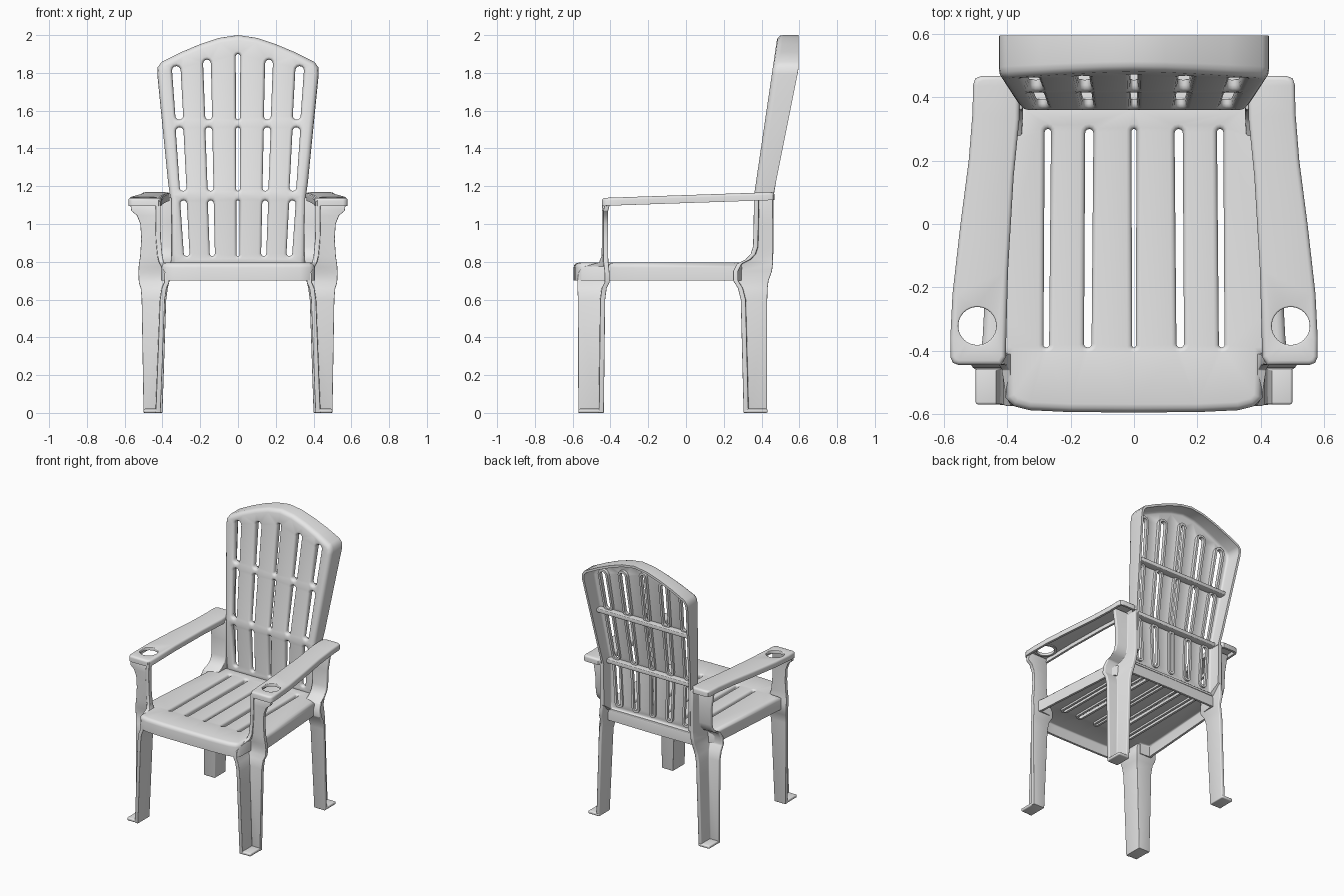
import bpy, bmesh, math
from mathutils import Vector
from mathutils.geometry import delaunay_2d_cdt

cube = bpy.data.objects.get("Cube")
if cube:
    bpy.data.objects.remove(cube, do_unlink=True)

plastic = bpy.data.materials.new("light_grey_plastic")
plastic.use_nodes = True
plastic.diffuse_color = (0.8, 0.8, 0.8, 1)
plastic.node_tree.nodes["Principled BSDF"].inputs["Base Color"].default_value = (0.8, 0.8, 0.8, 1)


def finish(name, bm, mirror=False, wall=0, bevel=0):
    """Turn a bmesh into a smooth object, with optional wall thickness, rounding and mirroring."""
    mesh = bpy.data.meshes.new(name)
    bm.to_mesh(mesh)
    bm.free()
    ob = bpy.data.objects.new(name, mesh)
    bpy.context.collection.objects.link(ob)
    mesh.materials.append(plastic)
    if wall:
        m = ob.modifiers.new("wall", 'SOLIDIFY')
        m.thickness, m.offset, m.use_even_offset = wall, -1, True
    if bevel:
        m = ob.modifiers.new("round", 'BEVEL')
        m.width, m.segments, m.limit_method = bevel, 3, 'ANGLE'
    if mirror:
        ob.modifiers.new("mirror", 'MIRROR')
    bpy.ops.object.select_all(action='DESELECT')
    ob.select_set(True)
    bpy.context.view_layer.objects.active = ob
    bpy.ops.object.convert(target='MESH')
    bpy.ops.object.shade_smooth_by_angle(angle=math.radians(45))


def offset(loop, d):
    """Move a counter-clockwise loop inward by d."""
    out = []
    for i, p in enumerate(loop):
        a = (p - loop[i - 1]).normalized()
        b = (loop[(i + 1) % len(loop)] - p).normalized()
        n = Vector((-a.y - b.y, a.x + b.x)).normalized()
        out.append(p + n * d / max(0.5, n.dot(Vector((-a.y, a.x)))))
    return out


def inside(p, loop):
    odd = False
    for a, b in zip(loop, loop[1:] + loop[:1]):
        if (a.y > p.y) != (b.y > p.y) and p.x < a.x + (b.x - a.x) * (p.y - a.y) / (b.y - a.y):
            odd = not odd
    return odd


def moulded(name, outline, holes, place, depth, lip, edge=0.026, hole_edge=0.016,
            mirror=False, bend=None):
    """Thin moulded shell: flat face, rounded skirt round the outline, flanges in the holes."""
    bm = bmesh.new()
    curve = [(1, 0), (0.5, 0.13), (0.13, 0.5), (0, 1)]
    skirt = [(edge * o, edge * d) for o, d in curve] + [(0, depth)]
    flange = [(-hole_edge * o, hole_edge * d) for o, d in curve] + [(0, lip)]
    rims, rim_verts, rim_edges = [], [], []
    for loop, profile in [(outline, skirt)] + [(h, flange) for h in holes]:
        n = len(loop)
        rims.append(offset(loop, profile[0][0]))
        rings = [[bm.verts.new((p.x, p.y, -d)) for p in offset(loop, o)] for o, d in profile]
        for r, s in zip(rings, rings[1:]):
            for i in range(n):
                j = (i + 1) % n
                # skirts and flanges wind in opposite directions
                quad = (r[i], s[i], s[j], r[j])
                bm.faces.new(quad if profile is skirt else quad[::-1])
        start = len(rim_verts)
        rim_edges += [(start + i, start + (i + 1) % n) for i in range(n)]
        rim_verts += rings[0]
    # flat face between the outline and the holes
    points, _, tris, source, _, _ = delaunay_2d_cdt(
        [v.co.xy for v in rim_verts], rim_edges, [], 0, 1e-6)
    corner = [rim_verts[s[0]] if s else bm.verts.new((p.x, p.y, 0)) for p, s in zip(points, source)]
    for tri in tris:
        mid = sum((points[i] for i in tri), Vector((0, 0))) / 3
        if inside(mid, rims[0]) and not any(inside(mid, h) for h in rims[1:]):
            f = bm.faces.new([corner[i] for i in tri])
            f.normal_update()
            if f.normal.z < 0:
                f.normal_flip()
    if bend is not None:
        bmesh.ops.bisect_plane(bm, geom=bm.verts[:] + bm.edges[:] + bm.faces[:],
                               plane_co=(0, bend, 0), plane_no=(0, 1, 0))
    for v in bm.verts:
        v.co = place(v.co.x, v.co.y, -v.co.z)
    finish(name, bm, mirror, wall=0.016)


def symmetric(half):
    """Close a right-hand half outline (bottom to top) into a full loop."""
    pts = [Vector(p) for p in half]
    return pts + [Vector((-p.x, p.y)) for p in reversed(pts) if p.x > 0]


def slot(x0, v0, x1, v1, w0, w1):
    """Tapered slot with round ends, counter-clockwise."""
    arc = [math.pi * i / 6 for i in range(7)]
    low = [Vector((x0 - w0 * math.cos(a), v0 + w0 - w0 * math.sin(a))) for a in arc]
    high = [Vector((x1 + w1 * math.cos(a), v1 - w1 + w1 * math.sin(a))) for a in arc]
    return low + high


def angle_post(name, levels, side, t=0.026):
    """Open L-section post; side is -1 for front legs and 1 for rear legs."""
    bm = bmesh.new()
    rings = []
    for z, xi, xo, yw, yt in levels:
        yi = yw + side * t
        section = [(xi, yw), (xo, yw), (xo, yi), (xi + t, yi), (xi + t, yt), (xi, yt)]
        rings.append([bm.verts.new((x, y, z)) for x, y in section])
    for r, s in zip(rings, rings[1:]):
        for i in range(6):
            bm.faces.new((r[i], r[(i + 1) % 6], s[(i + 1) % 6], s[i]))
    bm.faces.new(rings[0])
    bm.faces.new(rings[-1])
    bmesh.ops.recalc_face_normals(bm, faces=bm.faces[:])
    finish(name, bm, mirror=True, bevel=0.009)


def block(name, lo, hi, mirror=False, bevel=0.008):
    bm = bmesh.new()
    bmesh.ops.create_cube(bm, size=1)
    for v in bm.verts:
        v.co = [l if c < 0 else h for c, l, h in zip(v.co, lo, hi)]
    finish(name, bm, mirror, bevel=bevel)


# Seat with notched corners and five slots
seat_half = [(0, -0.595), (0.2, -0.594), (0.33, -0.588), (0.38, -0.575), (0.405, -0.55),
             (0.408, -0.415), (0.485, -0.41), (0.478, -0.36), (0.472, -0.25), (0.435, 0.27),
             (0.375, 0.30), (0.365, 0.385), (0, 0.39)]
seat_slots = [slot(0, -0.39, 0, 0.3, 0.006, 0.008)]
for s in (-1, 1):
    for x, w in ((0.146, 0.012), (0.277, 0.009)):
        seat_slots.append(slot(s * x, -0.39, s * (x - 0.005), 0.3, w, w + 0.001))
moulded("seat", symmetric(seat_half), seat_slots,
        lambda x, y, d: (x, y, 0.795 - d), 0.095, 0.03)

# Arched backrest, upright below the arms and leaning above them
BEND = 1.15
SIDE = 0.102
back_half = [(0, 0.775), (0.355, 0.775), (0.356, 0.84), (0.36, 1.15), (0.37, 1.22), (0.427, 1.79),
             (0.425, 1.83), (0.405, 1.858), (0.3, 1.91), (0.2, 1.952), (0.1, 1.985), (0, 2.0)]


def back_y(z):
    return 0.36 + 0.147 * max(0, z - BEND)


def place_back(x, z, d):
    rear = 0.462 + min(0.134, 0.2 * max(0, z - BEND))
    d = min(d, 0.03) if z < 0.81 else d
    return (x, back_y(z) + (rear - back_y(z)) * d / SIDE, z)


back_slots = []
for k in range(-2, 3):
    bottom, lean = 0.136 * k, 0.027 * k
    top = (1.90, 1.87, 1.836)[abs(k)]
    width = (0.010, 0.017, 0.019)[abs(k)]
    for lo, hi in ((0.83, 1.125), (1.175, 1.512), (1.552, top)):
        x0, x1 = (bottom + lean * (z - 0.83) for z in (lo, hi))
        w0, w1 = (width * (0.8 + 0.4 * (z - 0.83)) for z in (lo, hi))
        back_slots.append(slot(x0, lo, x1, hi, w0, w1))
moulded("backrest", symmetric(back_half), back_slots, place_back, SIDE, 0.03, bend=BEND)

# Ribs across the rear of the backrest
for name, z, half in (("lower_rib", 1.15, 0.355), ("upper_rib", 1.532, 0.39)):
    y = back_y(z)
    block(name, (-half, y + 0.008, z - 0.014), (half, y + 0.065, z + 0.014), bevel=0.005)

# Arm rests with cup holes
arm = [(0.42, -0.445), (0.555, -0.445), (0.572, -0.438), (0.58, -0.42), (0.58, -0.36),
       (0.573, -0.22), (0.548, 0), (0.522, 0.2), (0.51, 0.35), (0.508, 0.44), (0.501, 0.46),
       (0.48, 0.468), (0.385, 0.468), (0.362, 0.44), (0.362, 0.33), (0.38, 0.15),
       (0.398, -0.15), (0.405, -0.42)]
ring = [2 * math.pi * i / 32 for i in range(32)]
cup = [Vector((0.495 + 0.06 * math.cos(a), -0.322 + 0.06 * math.sin(a))) for a in ring]
moulded("arm_rests", [Vector(p) for p in arm], [cup],
        lambda x, y, d: (x, y, 1.153 + 0.034 * y - d), 0.042, 0.022,
        edge=0.014, hole_edge=0.005, mirror=True)

# Front legs running up into the arm posts: height, inner x, outer x, wall y, tip y
angle_post("front_legs", [
    (0, 0.41, 0.50, -0.435, -0.57), (0.60, 0.387, 0.51, -0.428, -0.572),
    (0.66, 0.378, 0.515, -0.42, -0.575), (0.69, 0.365, 0.525, -0.405, -0.575),
    (0.74, 0.365, 0.527, -0.405, -0.572), (0.772, 0.378, 0.526, -0.408, -0.55),
    (0.797, 0.392, 0.523, -0.411, -0.46), (0.83, 0.40, 0.518, -0.412, -0.447),
    (0.92, 0.408, 0.512, -0.413, -0.445),
    (1.0, 0.41, 0.517, -0.413, -0.445), (1.045, 0.41, 0.535, -0.413, -0.445),
    (1.07, 0.41, 0.565, -0.412, -0.445), (1.12, 0.41, 0.572, -0.40, -0.443)], -1)

# Rear legs running up beside the backrest
angle_post("rear_legs", [
    (0, 0.40, 0.49, 0.305, 0.43), (0.60, 0.38, 0.485, 0.29, 0.43),
    (0.66, 0.372, 0.485, 0.275, 0.432), (0.70, 0.362, 0.485, 0.25, 0.437),
    (0.75, 0.36, 0.48, 0.25, 0.455), (0.79, 0.355, 0.472, 0.27, 0.46),
    (0.812, 0.352, 0.467, 0.315, 0.46), (0.84, 0.35, 0.465, 0.342, 0.46),
    (0.88, 0.35, 0.465, 0.355, 0.46), (1.0, 0.35, 0.468, 0.358, 0.46),
    (1.14, 0.352, 0.49, 0.36, 0.46)], 1)

# Flat feet closing the bottom of each leg
block("front_feet", (0.411, -0.57, 0), (0.50, -0.437, 0.022), mirror=True)
block("rear_feet", (0.401, 0.307, 0), (0.49, 0.432, 0.022), mirror=True)
